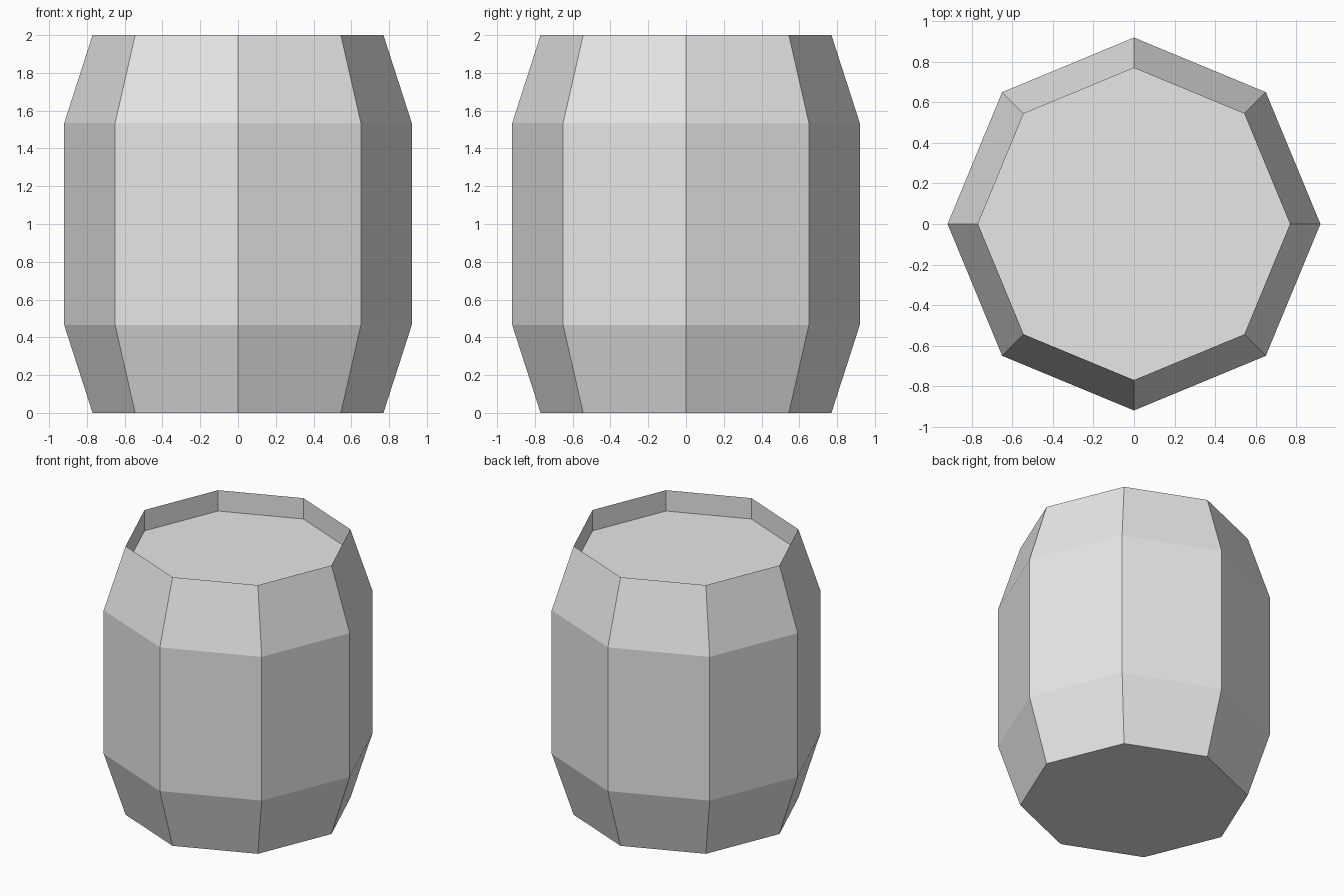
import bpy
import bmesh
from math import cos, sin, tau

cube = bpy.data.objects.get("Cube")
if cube:
    bpy.data.objects.remove(cube, do_unlink=True)

SIDES = 8
# (radius, height): base, lower bulge, upper bulge, rim, recessed lid
PROFILE = [(0.77, 0), (0.92, 0.465), (0.92, 1.535), (0.77, 2), (0.77, 1.845)]

grey = bpy.data.materials.new("light_grey")
grey.use_nodes = True
colour = (0.8, 0.8, 0.8, 1)
grey.diffuse_color = colour
grey.node_tree.nodes["Principled BSDF"].inputs["Base Color"].default_value = colour

bm = bmesh.new()


def ring(radius, z):
    return [bm.verts.new((radius * cos(tau * i / SIDES), radius * sin(tau * i / SIDES), z))
            for i in range(SIDES)]


# Staves and inner rim wall
rings = [ring(r, z) for r, z in PROFILE]
for low, high in zip(rings, rings[1:]):
    for i in range(SIDES):
        j = (i + 1) % SIDES
        bm.faces.new((low[i], low[j], high[j], high[i]))

# Bottom and sunken lid
bm.faces.new(rings[0][::-1])
bm.faces.new(rings[-1])

mesh = bpy.data.meshes.new("barrel")
bm.to_mesh(mesh)
bm.free()
mesh.materials.append(grey)
barrel = bpy.data.objects.new("barrel", mesh)
bpy.context.collection.objects.link(barrel)
